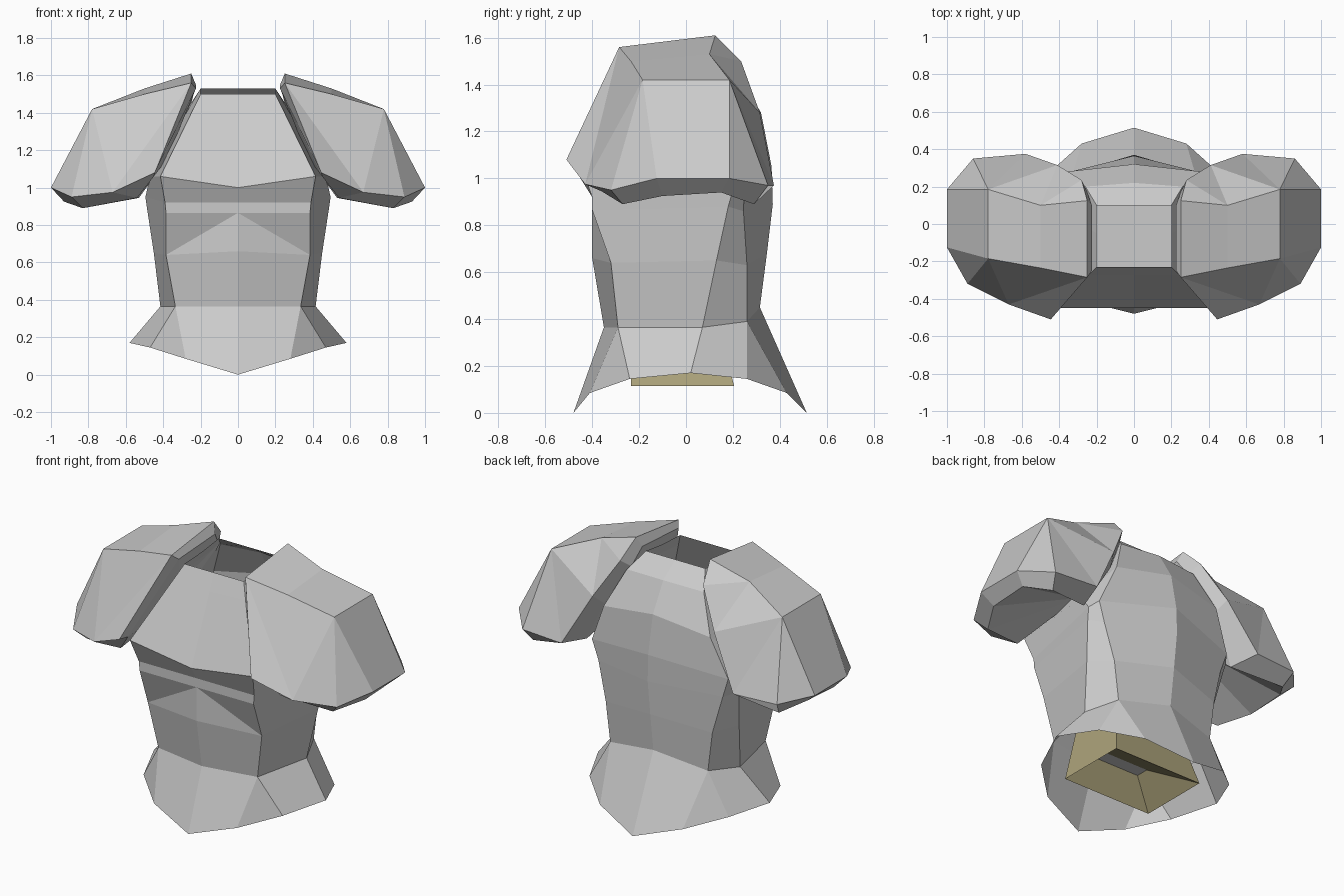
import bpy, bmesh

if "Cube" in bpy.data.objects:
    bpy.data.objects.remove(bpy.data.objects["Cube"])


def make(name, verts, faces, mirror=True, mats=()):
    """Flat-shaded mesh, optionally mirrored across x = 0."""
    bm = bmesh.new()
    vs = [bm.verts.new(v) for v in verts]
    for f in faces:
        bm.faces.new([vs[i] for i in f])
    bmesh.ops.remove_doubles(bm, verts=bm.verts, dist=0.0005)
    if mirror:
        dup = bmesh.ops.duplicate(bm, geom=bm.verts[:] + bm.edges[:] + bm.faces[:])["geom"]
        for v in dup:
            if isinstance(v, bmesh.types.BMVert):
                v.co.x *= -1
        bmesh.ops.reverse_faces(bm, faces=[g for g in dup if isinstance(g, bmesh.types.BMFace)])
        bmesh.ops.remove_doubles(bm, verts=bm.verts, dist=0.0005)
    bmesh.ops.recalc_face_normals(bm, faces=bm.faces)
    me = bpy.data.meshes.new(name)
    bm.to_mesh(me)
    bm.free()
    ob = bpy.data.objects.new(name, me)
    bpy.context.collection.objects.link(ob)
    for m in mats:
        me.materials.append(m)
    return ob


def loft(rows, closed=False):
    """Vertices and quads joining equal-length rows."""
    n = len(rows[0])
    verts = [p for r in rows for p in r]
    faces = []
    for j in range(len(rows) - 1):
        for i in range(n if closed else n - 1):
            k = (i + 1) % n
            faces.append((j * n + i, j * n + k, (j + 1) * n + k, (j + 1) * n + i))
    return verts, faces


def material(name, rgb):
    m = bpy.data.materials.new(name)
    m.diffuse_color = (*rgb, 1)
    m.use_nodes = True
    m.node_tree.nodes["Principled BSDF"].inputs["Base Color"].default_value = m.diffuse_color
    return m


# Torso shell: half rings from front centre to back centre, waist to neck
waist = [(0, -.35, .365), (.335, -.29, .365), (.415, .07, .365), (.33, .26, .39), (0, .315, .45)]
torso = [
    waist,
    [(0, -.40, .66), (.385, -.32, .64), (.45, .13, .65), (.36, .26, .63), (0, .345, .68)],
    [(0, -.40, .865), (.385, -.40, .865), (.485, .18, .88), (.42, .245, .86), (0, .37, .89)],
    [(0, -.40, .92), (.39, -.40, .92), (.495, .20, .95), (.46, .25, .98), (0, .365, 1.05)],
    [(0, -.45, 1.0), (.415, -.45, 1.06), (.47, .10, 1.06), (.36, .28, 1.22), (0, .32, 1.28)],
    [(0, -.274, 1.40), (.243, -.274, 1.412), (.265, -.01, 1.42), (.26, .20, 1.44), (0, .22, 1.45)],
    [(0, -.23, 1.50), (.20, -.23, 1.50), (.20, -.05, 1.51), (.20, .10, 1.53), (0, .10, 1.53)],
]
verts, faces = loft(torso)
faces[4:5] = [(5, 6, 10), (6, 11, 10)]      # pointed belly facets
make("torso_shell", verts, faces)

# Flared skirt below the waist; corner points of the waist fan out into two
hem = [(0, -.48, 0), (.28, -.41, .085), (.47, -.24, .145), (.58, .02, .17),
       (.47, .26, .145), (.28, .43, .085), (0, .515, 0)]
fan = [0, 1, 1, 2, 3, 3, 4]
faces = []
for i in range(6):
    a, b = fan[i], fan[i + 1]
    faces.append((a, b, 6 + i, 5 + i) if a != b else (a, 6 + i, 5 + i))
make("skirt", waist + hem, faces)

# Shoulder pads: outer shell, lip turned inward, underside rising to the armpit
P = {
    "G": (.445, -.51, 1.08), "A": (.25, -.285, 1.56), "B": (.25, .125, 1.61),
    "K": (.28, .235, 1.50), "J": (.41, .315, 1.28), "Q": (.58, .375, .97),
    "R": (.86, .35, .97), "F": (1.0, .185, 1.0), "E": (1.0, -.125, 1.0),
    "H": (.89, -.32, .95), "I": (.67, -.43, .975),
    "M": (.50, -.235, 1.50), "L": (.50, .10, 1.53), "C": (.78, -.185, 1.42), "D": (.78, .185, 1.42),
}
keys = list(P)
shell = ["GAI", "AMI", "MCI", "CHI", "CEH", "ABLM", "MLDC", "CDFE",
         "BKL", "KJL", "LJD", "JQD", "QRD", "RFD"]
faces = [tuple(keys.index(c) for c in f) for f in shell]
lip = [(.45, -.42, 1.06), (.225, -.25, 1.53), (.225, .10, 1.55), (.25, .17, 1.45),
       (.38, .25, 1.22), (.53, .20, .945), (.83, .29, .89), (.93, .15, .94),
       (.93, -.10, .925), (.83, -.27, .89), (.54, -.36, .945)]
n, base = len(lip), len(keys)
for i in range(n):
    k = (i + 1) % n
    faces.append((i, k, base + k, base + i))
    faces.append((base + i, base + k, base + n))
pad = list(P.values()) + lip + [(.38, -.03, 1.15)]
for name, s in (("shoulder_pad_right", 1), ("shoulder_pad_left", -1)):
    make(name, [(s * x, y, z) for x, y, z in pad], faces, mirror=False)


# Inner core: tapered olive block, recessed below, white end faces
def rect(hx, y0, y1, z):
    return [(-hx, y0, z), (hx, y0, z), (hx, y1, z), (-hx, y1, z)]


verts, faces = loft([rect(.155, -.155, -.075, .27), rect(.30, -.235, .205, .115),
                     rect(.22, -.235, .12, .45)], closed=True)
faces += [(3, 2, 1, 0), (8, 9, 10, 11)]
core = make("inner_core", verts, faces, mirror=False,
            mats=(material("olive", (.42, .37, .2)), material("white", (1, 1, 1))))
for f in core.data.polygons[-2:]:
    f.material_index = 1
